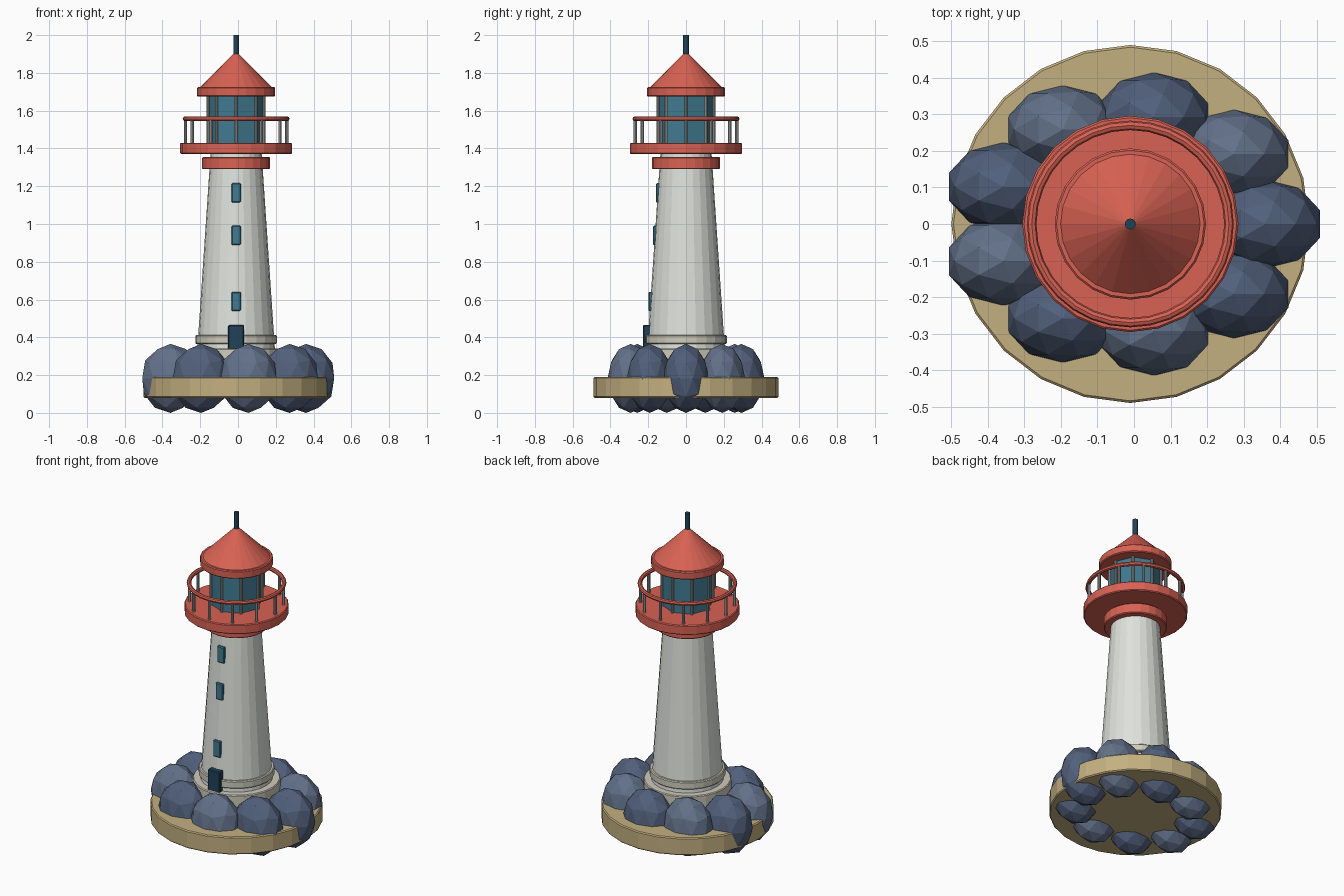
import bpy, math

if "Cube" in bpy.data.objects:
    bpy.data.objects.remove(bpy.data.objects["Cube"])

CX = -0.01  # tower axis


def mat(name, r, g, b):
    m = bpy.data.materials.new(name)
    m.diffuse_color = tuple((c / 255) ** 2.2 for c in (r, g, b)) + (1,)
    m.use_nodes = True
    m.node_tree.nodes["Principled BSDF"].inputs["Base Color"].default_value = m.diffuse_color
    return m


CORAL = mat("coral", 215, 98, 84)
WHITE = mat("white", 222, 226, 219)
STONE = mat("pale_stone", 205, 203, 187)
SAND = mat("sand", 194, 174, 128)
ROCK_A = mat("dark_rock", 82, 96, 122)
ROCK_B = mat("light_rock", 98, 112, 136)
GLASS = mat("teal_glass", 66, 122, 144)
NAVY = mat("navy", 38, 68, 88)
METAL = mat("metal", 165, 168, 165)


def finish(name, m, bevel=0):
    o = bpy.context.object
    o.name = name
    o.data.materials.append(m)
    if bevel:
        b = o.modifiers.new("bevel", "BEVEL")
        b.width = bevel
        b.segments = 1
        b.limit_method = "ANGLE"
        b.angle_limit = math.radians(40)
    return o


def tube(name, m, r1, r2, z0, z1, x=CX, y=0, sides=24, bevel=0):
    bpy.ops.mesh.primitive_cone_add(vertices=sides, radius1=r1, radius2=r2,
                                    depth=z1 - z0, location=(x, y, (z0 + z1) / 2))
    return finish(name, m, bevel)


def box(name, m, w, y0, y1, z0, z1, bevel=0.005):
    bpy.ops.mesh.primitive_cube_add(size=1, location=(CX, (y0 + y1) / 2, (z0 + z1) / 2))
    o = bpy.context.object
    o.scale = (w, y1 - y0, z1 - z0)
    bpy.ops.object.transform_apply(location=False, rotation=False, scale=True)
    return finish(name, m, bevel)


# Sandy island and ring of rocks
tube("island", SAND, 0.49, 0.49, 0.08, 0.19, bevel=0.006)
for i in range(9):
    a = math.radians(40 * i)
    bpy.ops.mesh.primitive_ico_sphere_add(
        subdivisions=2, radius=1,
        location=(CX + 0.37 * math.cos(a), 0.298 * math.sin(a), 0.1825))
    bpy.context.object.scale = (0.157, 0.122, 0.1825)
    bpy.ops.object.transform_apply(location=False, rotation=False, scale=True)
    finish(f"rock_{i + 1}", ROCK_B if i % 2 else ROCK_A)

# Tower
tube("plinth", STONE, 0.25, 0.25, 0.18, 0.34, bevel=0.005)
tube("tower", WHITE, 0.206, 0.135, 0.33, 1.38)
tube("base_band", STONE, 0.216, 0.216, 0.365, 0.412, bevel=0.005)
tube("collar", CORAL, 0.18, 0.18, 1.29, 1.355, bevel=0.005)

# Door and windows on the front
box("door", NAVY, 0.084, -0.228, -0.18, 0.33, 0.465)
for i, z in enumerate((0.59, 0.94, 1.165)):
    r = 0.206 - 0.071 * (z - 0.33) / 1.05
    box(f"window_{i + 1}", GLASS, 0.05, -r - 0.01, -r + 0.03, z - 0.051, z + 0.051)

# Gallery with railing
tube("gallery_floor", CORAL, 0.296, 0.296, 1.37, 1.43, bevel=0.005)
for i in range(12):
    a = math.radians(30 * i)
    tube(f"rail_post_{i + 1}", METAL, 0.009, 0.009, 1.42, 1.558,
         CX + 0.268 * math.cos(a), 0.268 * math.sin(a), sides=8)
bpy.ops.mesh.primitive_torus_add(location=(CX, 0, 1.557), major_radius=0.27,
                                 minor_radius=0.013, major_segments=32, minor_segments=8)
finish("handrail", CORAL)

# Lantern room
tube("lantern_glass", GLASS, 0.143, 0.143, 1.42, 1.69, sides=8)
for i in range(8):
    a = math.radians(45 * i)
    tube(f"lantern_bar_{i + 1}", METAL, 0.008, 0.008, 1.42, 1.69,
         CX + 0.148 * math.cos(a), 0.148 * math.sin(a), sides=8)

# Roof
tube("eave", CORAL, 0.207, 0.207, 1.675, 1.724, bevel=0.005)
tube("roof", CORAL, 0.195, 0.0, 1.72, 1.915)
tube("finial", NAVY, 0.015, 0.015, 1.87, 2.0, sides=12)
